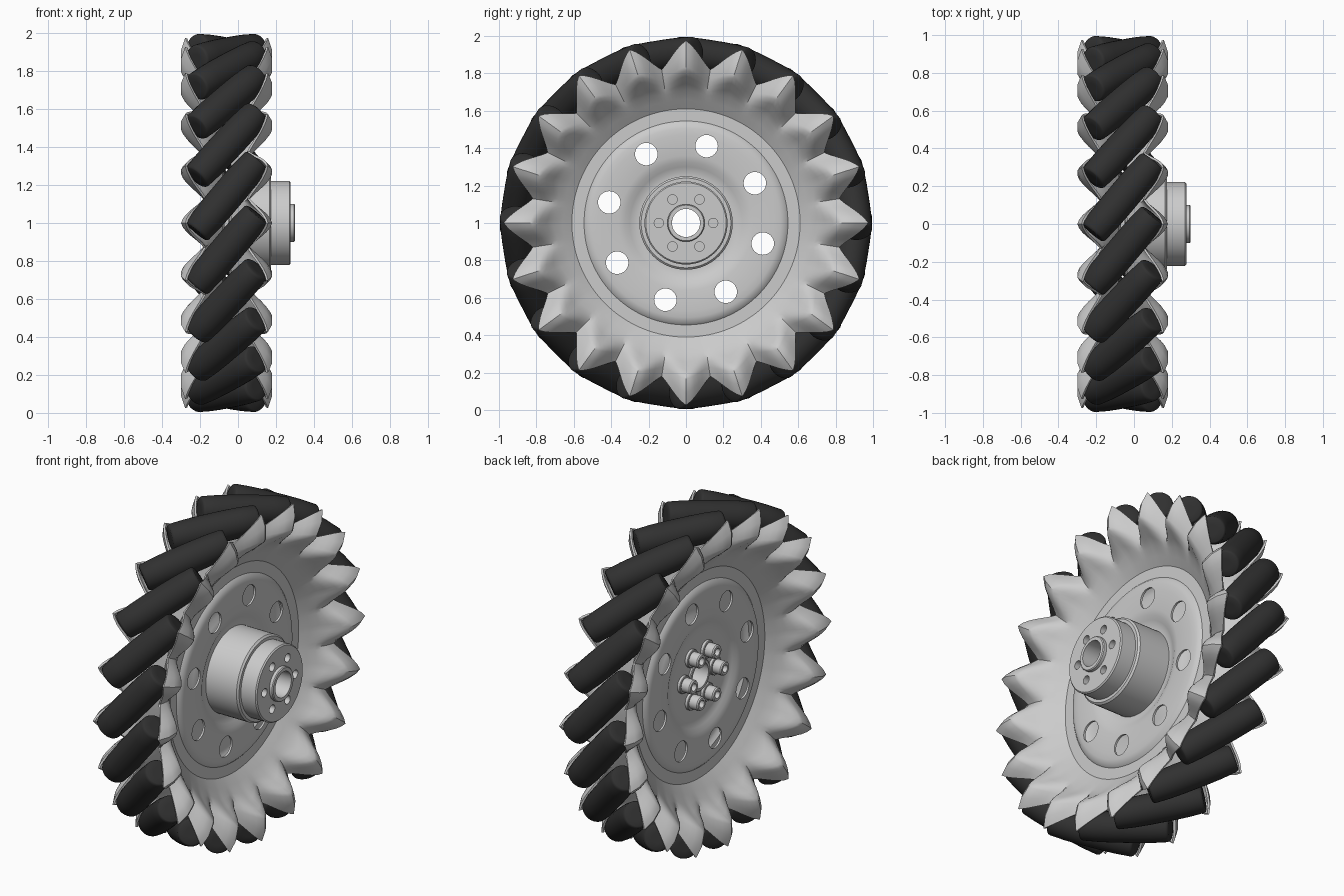
import bpy, bmesh
from math import sin, cos, pi, radians
from mathutils import Vector, Matrix

if "Cube" in bpy.data.objects:
    bpy.data.objects.remove(bpy.data.objects["Cube"])

N = 20                 # rollers and rim teeth
MID = -0.06            # x of the wheel's middle plane
AXIS = Vector((0, 0, 1))


def make_object(name, bm, mat=None, recalc=True):
    if recalc:
        bmesh.ops.recalc_face_normals(bm, faces=bm.faces)
    me = bpy.data.meshes.new(name)
    bm.to_mesh(me)
    bm.free()
    ob = bpy.data.objects.new(name, me)
    bpy.context.collection.objects.link(ob)
    if mat:
        me.materials.append(mat)
    return ob


def finish(ob, angle=30):
    """Apply modifiers and smooth by angle."""
    bpy.ops.object.select_all(action='DESELECT')
    ob.select_set(True)
    bpy.context.view_layer.objects.active = ob
    if ob.modifiers:
        bpy.ops.object.convert(target='MESH')
    bpy.ops.object.shade_smooth_by_angle(angle=radians(angle))


def lathe(bm, profile, segs, matrix, closed=False):
    """Turn (x, r) points around the local x axis."""
    rings = []
    for x, r in profile:
        rings.append([bm.verts.new(matrix @ Vector((x, r * cos(2 * pi * k / segs), r * sin(2 * pi * k / segs))))
                      for k in range(segs)])
    pairs = list(zip(rings, rings[1:]))
    if closed:
        pairs.append((rings[-1], rings[0]))
    else:
        bm.faces.new(rings[0])
        bm.faces.new(rings[-1])
    for a, b in pairs:
        for k in range(segs):
            j = (k + 1) % segs
            bm.faces.new((a[k], a[j], b[j], b[k]))


def at(x, r, deg):
    a = radians(deg)
    return Matrix.Translation((x, r * cos(a), 1 + r * sin(a)))


def hole_cutter(name, count, ring, radius, start, x0, x1):
    bm = bmesh.new()
    for k in range(count):
        lathe(bm, [(x0, radius), (x1, radius)], 32, at(0, ring, start + 360 * k / count))
    ob = make_object(name, bm)
    ob.hide_render = True
    return ob


def cut(ob, cutter):
    m = ob.modifiers.new("holes", 'BOOLEAN')
    m.operation = 'DIFFERENCE'
    m.solver = 'EXACT'
    m.object = cutter


rubber = bpy.data.materials.new("dark_rubber")
rubber.diffuse_color = (0.03, 0.03, 0.03, 1)
rubber.use_nodes = True
rubber.node_tree.nodes["Principled BSDF"].inputs["Base Color"].default_value = rubber.diffuse_color

# Pressed side plates: domed disc, flat ring, then a deep cone pleated into teeth (r, height from middle)
DISC = [(.075, .022), (.25, .022), (.275, .025), (.30, .035), (.325, .048), (.36, .056), (.47, .057),
        (.505, .055), (.53, .048), (.545, .034), (.61, .034)]
RIDGE = [(.66, .07), (.71, .105), (.745, .145), (.785, .197), (.815, .23), (.835, .24), (.91, .24), (.975, .218)]
VALLEY = [(.65, .063), (.69, .09), (.71, .101), (.735, .11), (.76, .116), (.78, .118), (.805, .119), (.83, .12)]
SUB = 12


def side_plate(name, side, cutter):
    bm = bmesh.new()
    total = N * SUB
    rows = []
    for i in range(len(DISC) + len(RIDGE)):
        row = []
        for k in range(total):
            a = 2 * pi * k / total
            if i < len(DISC):
                r, h = DISC[i]
            else:
                t = (k % SUB) / SUB * 2
                t = 2 - t if t > 1 else t
                w = .7 * t + .3 * (.5 - .5 * cos(pi * t))
                p, v = RIDGE[i - len(DISC)], VALLEY[i - len(DISC)]
                r, h = p[0] + (v[0] - p[0]) * w, p[1] + (v[1] - p[1]) * w ** 1.25
            row.append(bm.verts.new((MID + side * h, r * cos(a), 1 + r * sin(a))))
        rows.append(row)
    for a, b in zip(rows, rows[1:]):
        for k in range(total):
            j = (k + 1) % total
            f = (a[k], b[k], b[j], a[j])
            bm.faces.new(f if side > 0 else f[::-1])
    ob = make_object(name, bm, recalc=False)
    s = ob.modifiers.new("thickness", 'SOLIDIFY')
    s.thickness = .012
    s.offset = -1
    cut(ob, cutter)
    finish(ob, 28)


plate_cutter = hole_cutter("plate_hole_cutter", 8, .425, .06, 30, -.5, .5)
side_plate("right_side_plate", 1, plate_cutter)
side_plate("left_side_plate", -1, plate_cutter)

# Barrel rollers, set at an angle between the plates
L, R = .248, .085
roller_profile = [(-L, .03), (-L, .066), (-L + .004, .072), (-L + .014, .077), (-.15, .083), (-.07, R),
                  (.07, R), (.15, .083), (L - .014, .077), (L - .004, .072), (L, .066), (L, .03)]
rollers = bmesh.new()
for k in range(N):
    a = 2 * pi * (k + .5) / N
    out = Vector((0, -cos(a), sin(a)))
    tangent = Vector((0, sin(a), cos(a)))
    d = Vector((.64, 0, 0)) + tangent * .768
    d.normalize()
    side = out.cross(d)
    m = Matrix((d, side, out)).transposed().to_4x4()
    m.translation = AXIS + out * .902 + Vector((MID, 0, 0))
    lathe(rollers, roller_profile, 28, m)
finish(make_object("rollers", rollers, rubber), 35)

# Stepped hub with a bore and six screw holes
bm = bmesh.new()
lathe(bm, [(-.075, .075), (-.075, .2), (-.042, .2), (-.042, .25), (.165, .25), (.175, .24), (.175, .222),
           (.27, .222), (.277, .215), (.277, .1), (.295, .1), (.30, .095), (.30, .075)],
      64, Matrix.Translation(AXIS), closed=True)
hub = make_object("hub", bm)
hub_cutter = hole_cutter("hub_hole_cutter", 6, .145, .025, 0, .12, .4)
cut(hub, hub_cutter)
finish(hub)

# Socket-head bolts with washers on the left face
bolts = bmesh.new()
for k in range(6):
    m = at(0, .147, 60 * k)
    lathe(bolts, [(-.078, .052), (-.097, .052), (-.10, .049), (-.10, .02)], 24, m)
    lathe(bolts, [(-.095, .041), (-.15, .041), (-.157, .036), (-.157, .022), (-.127, .022)], 24, m)
finish(make_object("hub_bolts", bolts))

# Collar around the bore on the left face
bm = bmesh.new()
lathe(bm, [(-.075, .075), (-.075, .095), (-.092, .095), (-.096, .09), (-.096, .075)], 48,
      Matrix.Translation(AXIS), closed=True)
finish(make_object("bore_collar", bm))

for c in (plate_cutter, hub_cutter):
    bpy.data.objects.remove(c, do_unlink=True)
